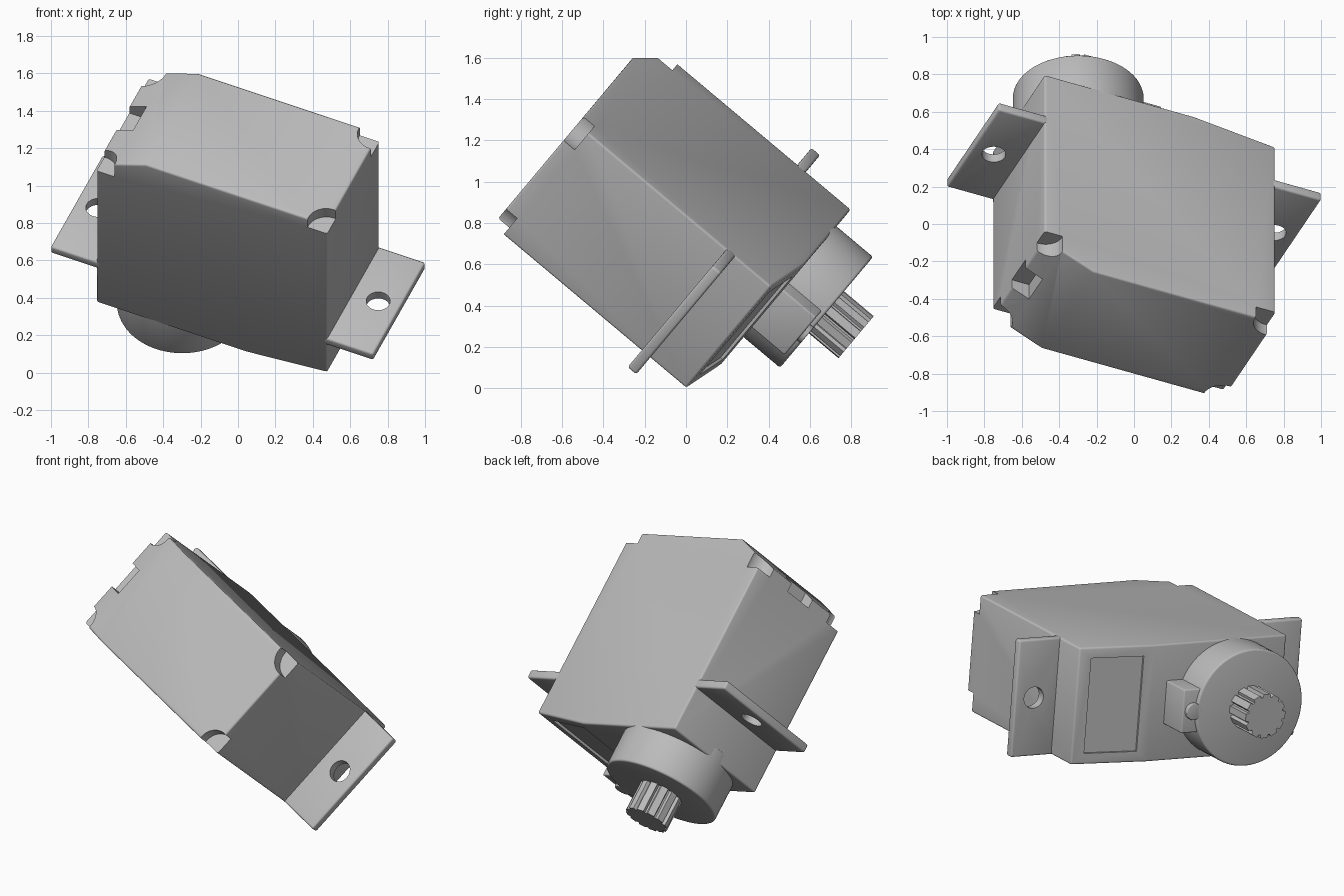
import bpy, bmesh
from math import pi, cos, sin, atan2, radians
from mathutils import Matrix, Vector

cube = bpy.data.objects.get("Cube")
if cube:
    bpy.data.objects.remove(cube, do_unlink=True)

grey = bpy.data.materials.new("grey plastic")
grey.use_nodes = True
colour = (0.5, 0.5, 0.5, 1)
grey.diffuse_color = colour
grey.node_tree.nodes["Principled BSDF"].inputs["Base Color"].default_value = colour

# Sizes in the motor's own frame: x along the case, z along the shaft
HALF_L, HALF_W = 0.6725, 0.35
TOP, BASE = 0.055, -1.225
BOSS_X, BOSS_TOP = -0.325, 0.285
parts = []


def make(name, bm, bevel=0.0):
    bmesh.ops.recalc_face_normals(bm, faces=bm.faces)
    mesh = bpy.data.meshes.new(name)
    bm.to_mesh(mesh)
    bm.free()
    ob = bpy.data.objects.new(name, mesh)
    bpy.context.collection.objects.link(ob)
    mesh.materials.append(grey)
    if bevel:
        mod = ob.modifiers.new("bevel", "BEVEL")
        mod.width, mod.segments, mod.limit_method = bevel, 3, "ANGLE"
        mod.angle_limit = radians(40)
    return ob


def prism(name, points, axis, low, high, bevel=0.0):
    """Extrude a 2D outline along y (outline in xz) or z (outline in xy)."""
    bm = bmesh.new()
    place = (lambda a, b: (a, low, b)) if axis == "y" else (lambda a, b: (a, b, low))
    face = bm.faces.new([bm.verts.new(place(a, b)) for a, b in points])
    move = Vector((0, high - low, 0)) if axis == "y" else Vector((0, 0, high - low))
    new = bmesh.ops.extrude_face_region(bm, geom=[face])["geom"]
    bmesh.ops.translate(bm, vec=move, verts=[v for v in new if isinstance(v, bmesh.types.BMVert)])
    return make(name, bm, bevel)


def box(name, x0, x1, y0, y1, z0, z1, bevel=0.0):
    return prism(name, [(x0, y0), (x1, y0), (x1, y1), (x0, y1)], "z", z0, z1, bevel)


def cylinder(name, x, y, r, z0, z1, sides=64, bevel=0.0):
    ring = [(x + r * cos(2 * pi * i / sides), y + r * sin(2 * pi * i / sides)) for i in range(sides)]
    return prism(name, ring, "z", z0, z1, bevel)


def apply_all(ob):
    bpy.ops.object.select_all(action="DESELECT")
    ob.select_set(True)
    bpy.context.view_layer.objects.active = ob
    for mod in list(ob.modifiers):
        bpy.ops.object.modifier_apply(modifier=mod.name)


def finish(ob, cutters=()):
    for cutter in cutters:
        mod = ob.modifiers.new("cut", "BOOLEAN")
        mod.operation, mod.solver, mod.object = "DIFFERENCE", "EXACT", cutter
    apply_all(ob)
    for cutter in cutters:
        bpy.data.objects.remove(cutter, do_unlink=True)
    bpy.ops.object.shade_smooth_by_angle(angle=radians(35))
    parts.append(ob)


# Case with a sloped top end and a sloped base end
slope_x, slope_run = 0.2, HALF_L - 0.2
case = prism("case", [(HALF_L, 0), (slope_x, TOP), (-HALF_L, TOP), (-HALF_L, BASE + 0.13),
                      (-HALF_L + 0.285, BASE), (HALF_L, BASE)], "y", -HALF_W, HALF_W, 0.012)

# Screw pockets in the base corners, cable slot and label recess
cuts = []
for side in (-1, 1):
    cuts.append(cylinder("pocket", HALF_L - 0.01, side * (HALF_W - 0.01), 0.105, -1.4, -1.155, 32))
    cuts.append(cylinder("pocket", -HALF_L + 0.01, side * (HALF_W - 0.01), 0.095, -1.4, -1.04, 32))
cuts.append(box("cable_slot", -0.8, -HALF_L + 0.1, -0.09, 0.09, -1.4, -1.04))
label = box("label_recess", -0.165, 0.165, -0.285, 0.285, -0.015, 0.1)
label.data.transform(Matrix.Translation((0.43, 0, TOP * (HALF_L - 0.43) / slope_run))
                     @ Matrix.Rotation(atan2(TOP, slope_run), 4, "Y"))
cuts.append(label)
finish(case, cuts)

# Mounting ears with screw holes
for name, side in (("left_ear", 1), ("right_ear", -1)):
    x0, x1 = sorted((side * (HALF_L - 0.03), side * (HALF_L + 0.268)))
    ear = box(name, x0, x1, -HALF_W, HALF_W, -0.282, -0.228, 0.012)
    finish(ear, [cylinder("hole", side * (HALF_L + 0.145), 0, 0.064, -0.5, 0, 40)])

# Round gear housing, its side block and the screw post
finish(cylinder("gear_housing", BOSS_X, 0, HALF_W, -0.02, BOSS_TOP, 96, 0.012))
finish(box("housing_block", BOSS_X, 0.105, -0.13, 0.13, 0, 0.262, 0.008))
finish(cylinder("block_post", 0.04, 0, 0.05, 0.2, BOSS_TOP, 32, 0.005))

# Toothed output shaft
TEETH = 12
outline = []
for i in range(TEETH):
    for step, r in ((-0.3, 0.133), (0.3, 0.133), (0.42, 0.115), (0.58, 0.115)):
        a = 2 * pi * (i + step) / TEETH
        outline.append((BOSS_X + r * cos(a), r * sin(a)))
finish(prism("output_shaft", outline, "z", BOSS_TOP - 0.05, 0.472))

# Tilt the whole motor so it balances on one case corner
shaft = Vector((0, cos(radians(40)), -sin(radians(40))))
across = Vector((0, sin(radians(40)), cos(radians(40))))
turn = radians(23.5)
along = Vector((cos(turn), 0, 0)) - across * sin(turn)
spin = Matrix((along, shaft.cross(along), shaft)).transposed()
offset = Vector((0.477, 0, 0)) - spin @ Vector((HALF_L, HALF_W, 0))
pose = Matrix.Translation(offset) @ spin.to_4x4()
for ob in parts:
    ob.matrix_world = pose
